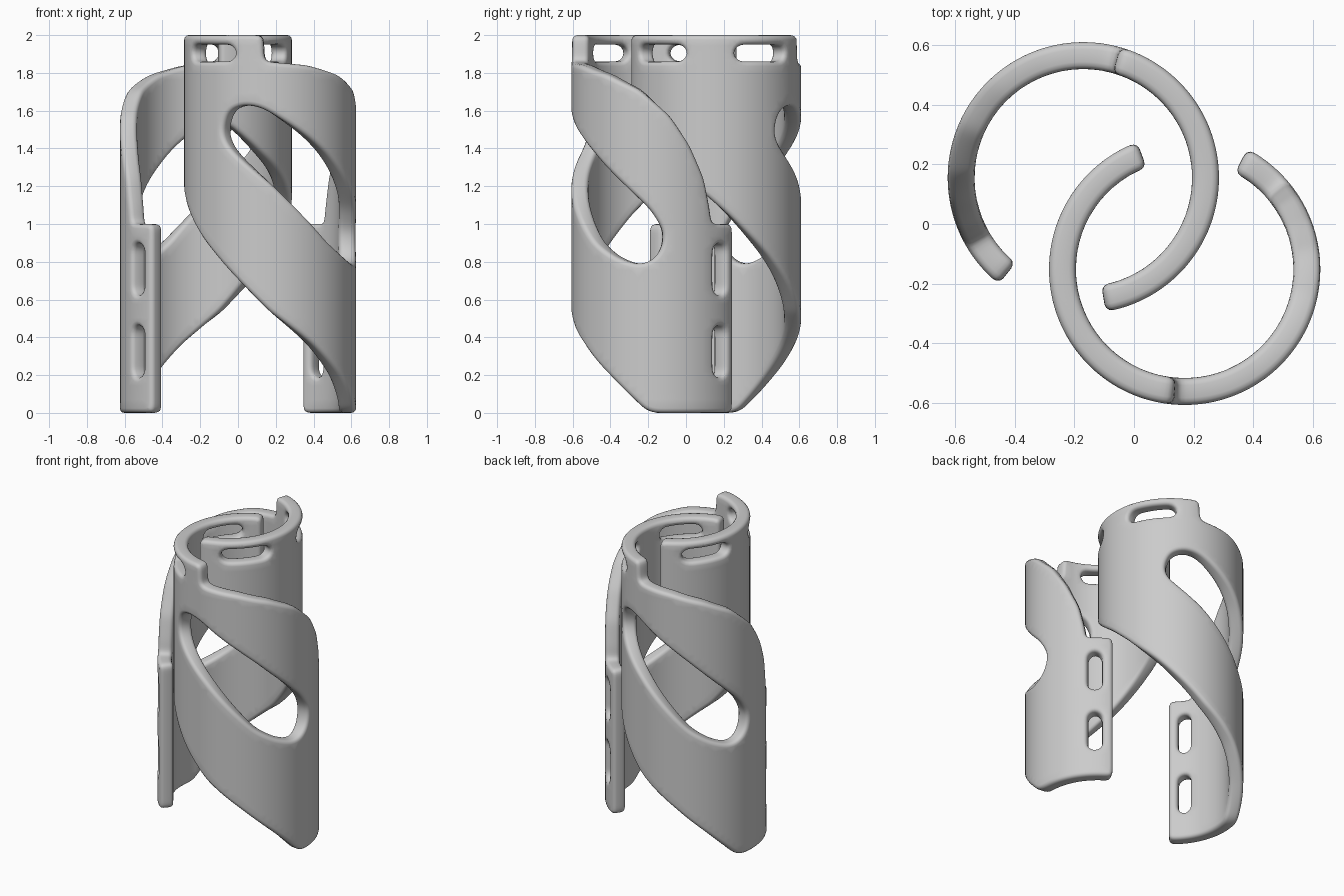
import bpy, bmesh, math
from mathutils import Vector, kdtree
from mathutils.geometry import delaunay_2d_cdt

if "Cube" in bpy.data.objects:
    bpy.data.objects.remove(bpy.data.objects["Cube"])

RM, HALF, ROUND, STEP = 0.41, 0.045, 0.024, 0.016   # mid radius, half wall, edge fillet, spacing


def loop(points, smooth):
    """Unroll (degrees, z) points, resample evenly and soften the corners."""
    src = [Vector((math.radians(a) * RM, z)) for a, z in points]
    out = []
    for p, q in zip(src, src[1:] + src[:1]):
        n = max(1, round((q - p).length / STEP))
        out += [p.lerp(q, i / n) for i in range(n)]
    for _ in range(smooth):
        n = len(out)
        out = [out[i] * 0.5 + (out[i - 1] + out[(i + 1) % n]) * 0.25 for i in range(n)]
    area = sum(out[i - 1].cross(out[i]) for i in range(len(out)))
    return out if area > 0 else out[::-1]


def slot(a0, a1, z0, z1, c=0.03):
    d = math.degrees(c / RM)
    return loop([(a0 + d, z0), (a1 - d, z0), (a1, z0 + c), (a1, z1 - c),
                 (a1 - d, z1), (a0 + d, z1), (a0, z1 - c), (a0, z0 + c)], 3)


# Unrolled outline of one shell
outline = loop([
    (110.5, 1.56), (120, 1.51), (144, 1.37), (165, 1.26), (185, 1.15), (200, 1.05),
    (215, .94), (230, .835), (248, .70), (270, .535), (300, .365), (327, .19),
    (352, .015), (358, 0), (422.5, 0), (422.5, 1), (400.5, 1), (399, 1.08), (394, 1.24),
    (382.6, 1.42), (369, 1.57), (348, 1.71), (324, 1.79), (297, 1.84), (266, 1.86),
    (265, 2), (110.5, 2)], 5)

# Slanted window and the four strap slots
window = loop([
    (235, 1.49), (240, 1.60), (252, 1.635), (264, 1.62), (283, 1.53), (297, 1.46),
    (311, 1.38), (334, 1.225), (355, 1.08), (365, .96), (363, .86), (356, .80),
    (347, .78), (330, .825), (313, .90), (290, 1.07), (271, 1.21), (249, 1.35),
    (239, 1.42)], 12)
holes = [window, slot(128, 171, 1.86, 1.95), slot(204, 246, 1.86, 1.95),
         slot(401.5, 414, .185, .465), slot(401.5, 414, .62, .90)]
loops = [outline] + holes
segments = [(l[i - 1], l[i]) for l in loops for i in range(len(l))]


def inside(p):
    x, y = p
    odd = False
    for a, b in segments:
        if (a.y > y) != (b.y > y) and x < a.x + (y - a.y) * (b.x - a.x) / (b.y - a.y):
            odd = not odd
    return odd


def flat_pattern():
    """Triangulate the unrolled shell with extra rows for the rounded edges."""
    pts, depth, edges = [], [], []
    for l in loops:
        s = len(pts)
        pts += l
        edges += [(s + i, s + (i + 1) % len(l)) for i in range(len(l))]
    depth = [0.0] * len(pts)
    tree = kdtree.KDTree(len(pts))
    for i, p in enumerate(pts):
        tree.insert((p.x, p.y, 0), i)
    tree.balance()

    def gap(p):
        return tree.find((p.x, p.y, 0))[2]

    for k, l in enumerate(loops):
        side = 1 if k == 0 else -1
        for i in range(len(l)):
            t = (l[(i + 1) % len(l)] - l[i - 1]).normalized()
            nrm = Vector((-t.y, t.x)) * side
            for ang in (30, 60, 90):
                d = ROUND * (1 - math.cos(math.radians(ang)))
                p = l[i] + nrm * d
                if gap(p) > d * 0.85 and inside(p):
                    pts.append(p)
                    depth.append(d)
    x0 = min(p.x for p in outline)
    x1 = max(p.x for p in outline)
    cell = 0.036
    for i in range(int((x1 - x0) / cell) + 1):
        for j in range(int(2 / cell) + 1):
            p = Vector((x0 + i * cell, j * cell))
            if gap(p) > ROUND + 0.014 and inside(p):
                pts.append(p)
                depth.append(ROUND)
    vs, _, fs, orig, _, _ = delaunay_2d_cdt(pts, edges, [], 0, 1e-6)
    dep = [min((depth[o] for o in os), default=0.0) for os in orig]
    tris = [f for f in fs if inside(sum((vs[i] for i in f), Vector((0, 0))) / len(f))]
    return vs, dep, tris


def make_shell(name, pattern, centre, turn):
    """Roll the pattern around a vertical axis and give it a rounded wall."""
    vs, dep, tris = pattern
    bm = bmesh.new()
    used = sorted({i for f in tris for i in f})
    sheets = []
    for sign in (1, -1):
        sheet = {}
        for i in used:
            k = max(0.0, ROUND - dep[i])
            r = RM + sign * (HALF - ROUND + math.sqrt(max(0, ROUND ** 2 - k ** 2)))
            a = vs[i].x / RM + math.radians(turn)
            sheet[i] = bm.verts.new((centre[0] + r * math.cos(a),
                                     centre[1] + r * math.sin(a), vs[i].y))
        sheets.append(sheet)
    outer, inner = sheets
    count = {}
    for f in tris:
        bm.faces.new([outer[i] for i in f])
        bm.faces.new([inner[i] for i in reversed(f)])
        for a, b in zip(f, list(f[1:]) + [f[0]]):
            count.setdefault(frozenset((a, b)), []).append((a, b))
    for e in count.values():
        if len(e) == 1:
            a, b = e[0]
            bm.faces.new((outer[b], outer[a], inner[a], inner[b]))
    bmesh.ops.recalc_face_normals(bm, faces=bm.faces)
    for f in bm.faces:
        f.smooth = True
    me = bpy.data.meshes.new(name)
    bm.to_mesh(me)
    bm.free()
    ob = bpy.data.objects.new(name, me)
    bpy.context.collection.objects.link(ob)
    return ob


# Two interlocking copies of the same shell
pattern = flat_pattern()
make_shell("front_shell", pattern, (0.17, -0.152), 0)
make_shell("back_shell", pattern, (-0.17, 0.155), 169)
